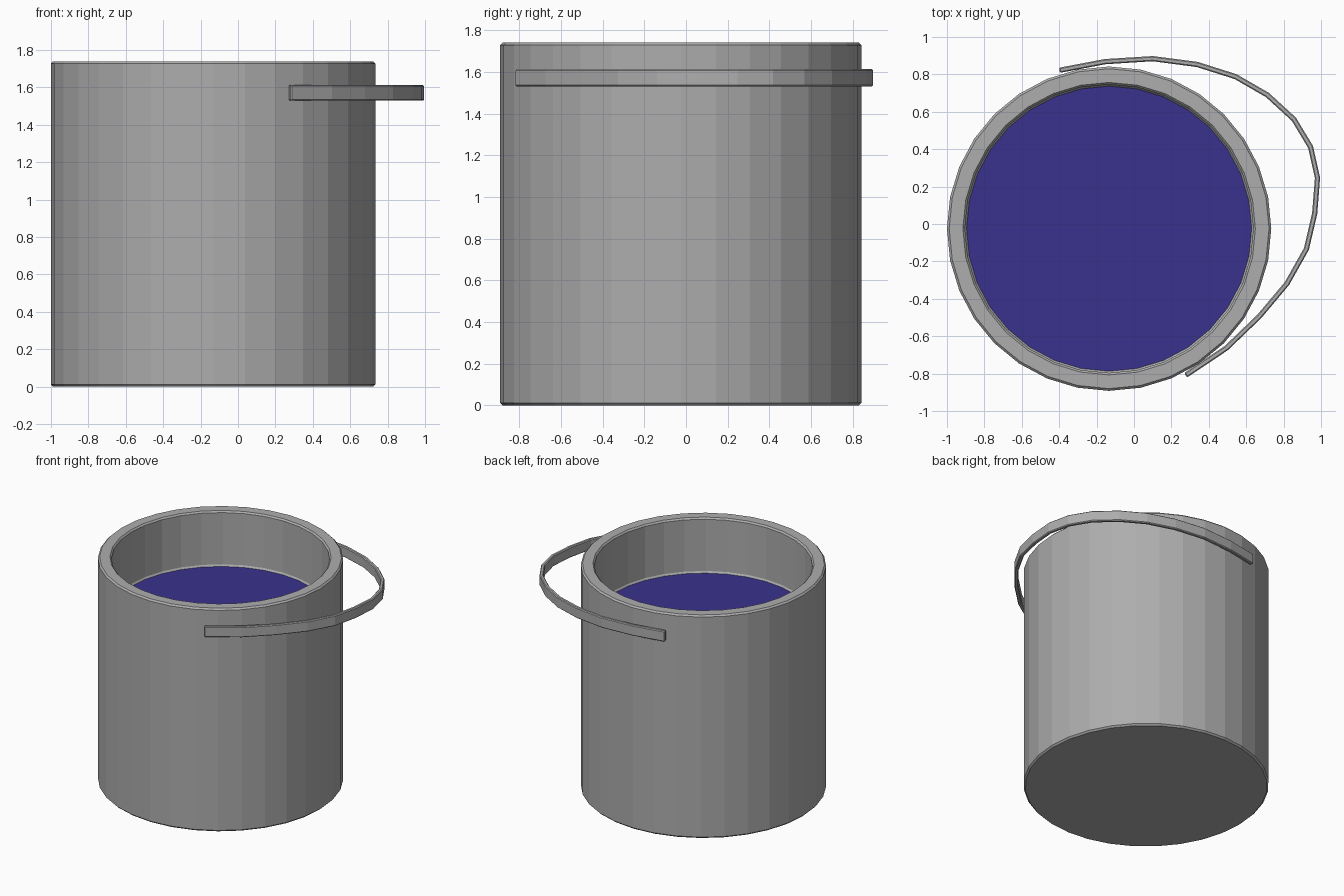
import bpy, bmesh, math
from mathutils import Vector

if "Cube" in bpy.data.objects:
    bpy.data.objects.remove(bpy.data.objects["Cube"])


def material(name, rgb):
    m = bpy.data.materials.new(name)
    m.diffuse_color = (*rgb, 1)
    m.use_nodes = True
    m.node_tree.nodes["Principled BSDF"].inputs["Base Color"].default_value = m.diffuse_color
    return m


grey = material("grey_metal", (0.42, 0.42, 0.42))
blue = material("blue_liquid", (0.042, 0.031, 0.27))


def finish(bm, name, mats):
    bmesh.ops.recalc_face_normals(bm, faces=bm.faces)
    me = bpy.data.meshes.new(name)
    bm.to_mesh(me)
    bm.free()
    for m in mats:
        me.materials.append(m)
    ob = bpy.data.objects.new(name, me)
    bpy.context.collection.objects.link(ob)
    return ob


def bridge(bm, a, b):
    n = len(a)
    for i in range(n):
        bm.faces.new((a[i], a[(i + 1) % n], b[(i + 1) % n], b[i]))


# Bucket: 32-sided turned shell with small bevels, filled with liquid
CX, CY, SIDES = -0.133, -0.025, 32
profile = [(0.855, 0), (0.867, 0.012), (0.867, 1.728), (0.855, 1.74),
           (0.782, 1.74), (0.771, 1.728), (0.771, 1.325), (0.762, 1.312)]
bm = bmesh.new()
rings = []
for r, z in profile:
    rings.append([bm.verts.new((CX + r * math.cos(2 * math.pi * i / SIDES),
                                CY + r * math.sin(2 * math.pi * i / SIDES), z))
                  for i in range(SIDES)])
for a, b in zip(rings, rings[1:]):
    bridge(bm, a, b)
bm.faces.new(rings[0])
liquid = bm.faces.new(rings[-1])
liquid.material_index = 1
finish(bm, "bucket", [grey, blue])

# Handle: thin flat strip swept along a horizontal arc
path = [(-0.398, 0.822), (-0.155, 0.868), (0.10, 0.884), (0.338, 0.853),
        (0.543, 0.788), (0.713, 0.69), (0.855, 0.56), (0.944, 0.412),
        (0.981, 0.247), (0.966, 0.056), (0.922, -0.133), (0.818, -0.318),
        (0.67, -0.494), (0.494, -0.663), (0.276, -0.809)]
pts = [Vector(p) for p in path]
HALF = 0.014
bm = bmesh.new()
loops = []
for i, p in enumerate(pts):
    t = (pts[min(i + 1, len(pts) - 1)] - pts[max(i - 1, 0)]).normalized()
    side = Vector((-t.y, t.x)) * HALF
    loops.append([bm.verts.new((*(p + side * s), z))
                  for s, z in ((1, 1.53), (1, 1.613), (-1, 1.613), (-1, 1.53))])
for a, b in zip(loops, loops[1:]):
    bridge(bm, a, b)
bm.faces.new(loops[0])
bm.faces.new(loops[-1])
handle = finish(bm, "handle", [grey])
bev = handle.modifiers.new("edge_bevel", 'BEVEL')
bev.width = 0.006
bev.segments = 1
bev.limit_method = 'ANGLE'
bev.angle_limit = math.radians(40)
